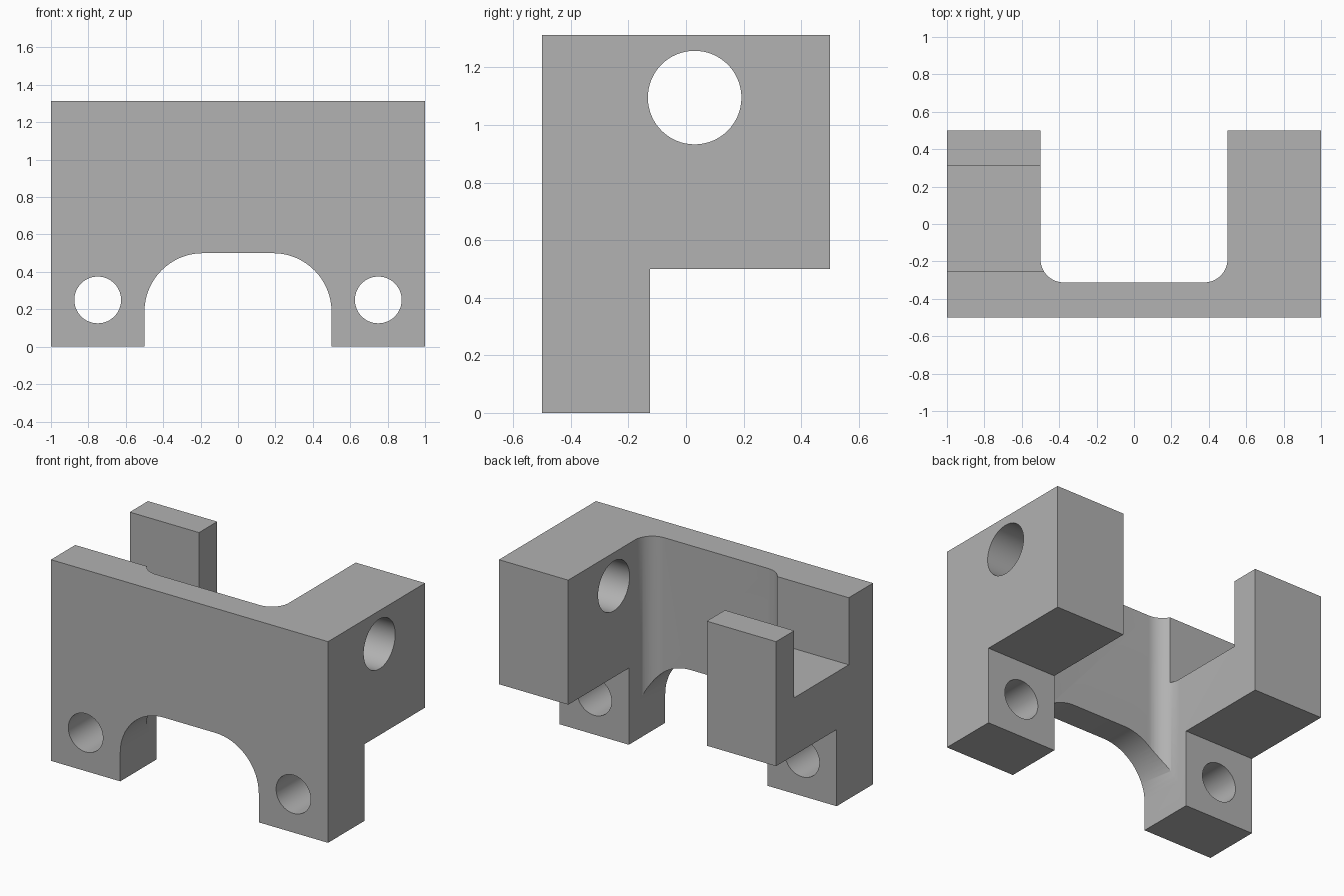
import bpy, bmesh
from math import cos, sin, radians, pi
from mathutils import Vector

cube = bpy.data.objects.get("Cube")
if cube:
    bpy.data.objects.remove(cube, do_unlink=True)

HEIGHT, ARM_BOTTOM = 1.3125, 0.5

grey = bpy.data.materials.new("machined grey")
grey.use_nodes = True
colour = (0.445, 0.445, 0.445, 1)
grey.diffuse_color = colour
grey.node_tree.nodes["Principled BSDF"].inputs["Base Color"].default_value = colour


def arc(cx, cy, r, start, end, steps=16):
    angles = [radians(start + (end - start) * i / steps) for i in range(steps + 1)]
    return [(cx + r * cos(a), cy + r * sin(a)) for a in angles]


def circle(cx, cy, r, sides=64):
    return [(cx + r * cos(2 * pi * i / sides), cy + r * sin(2 * pi * i / sides))
            for i in range(sides)]


def rect(a0, b0, a1, b1):
    return [(a0, b0), (a1, b0), (a1, b1), (a0, b1)]


def prism(name, profile, axis, lo, hi):
    """Extrude a flat outline along one axis, from lo to hi."""
    place = {"X": lambda a, b: (lo, a, b),
             "Y": lambda a, b: (a, lo, b),
             "Z": lambda a, b: (a, b, lo)}[axis]
    bm = bmesh.new()
    face = bm.faces.new([bm.verts.new(place(a, b)) for a, b in profile])
    shift = Vector((0, 0, 0))
    shift["XYZ".index(axis)] = hi - lo
    new = bmesh.ops.extrude_face_region(bm, geom=[face])["geom"]
    bmesh.ops.translate(bm, vec=shift,
                        verts=[v for v in new if isinstance(v, bmesh.types.BMVert)])
    bmesh.ops.recalc_face_normals(bm, faces=bm.faces[:])
    mesh = bpy.data.meshes.new(name)
    bm.to_mesh(mesh)
    bm.free()
    mesh.materials.append(grey)
    obj = bpy.data.objects.new(name, mesh)
    bpy.context.collection.objects.link(obj)
    return obj


# U-shaped block: front wall with two arms and filleted inner corners
plan = [(-1, -0.5), (1, -0.5), (1, 0.5), (0.5, 0.5)]
plan += arc(0.375, -0.1875, 0.125, 0, -90)
plan += arc(-0.375, -0.1875, 0.125, -90, -180)
plan += [(-0.5, 0.5), (-1, 0.5)]
bracket = prism("bracket_body", plan, "Z", 0, HEIGHT)

# Arched opening between the legs
arch = [(-0.5, -0.2), (0.5, -0.2)]
arch += arc(0.1875, 0.1875, 0.3125, 0, 90)
arch += arc(-0.1875, 0.1875, 0.3125, 90, 180)

cutters = [
    prism("under_arm_cutter", rect(-0.125, -0.2, 0.7, ARM_BOTTOM), "X", -1.2, 1.2),
    prism("arch_cutter", arch, "Y", -0.7, 0.7),
    # Slot across the right arm, bore through the left arm
    prism("arm_slot_cutter", rect(-0.25, 0.875, 0.3125, 1.5), "X", -1.2, -0.2),
    prism("arm_bore_cutter", circle(0.03, 1.095, 0.1625), "X", 0.3, 1.2),
]
# Mounting holes in the legs
for side, x in (("left", 0.75), ("right", -0.75)):
    cutters.append(prism(side + "_leg_hole_cutter", circle(x, 0.25, 0.125), "Y", -0.7, 0.1))

for cutter in cutters:
    cutter.hide_render = True
    cut = bracket.modifiers.new(cutter.name, "BOOLEAN")
    cut.operation = "DIFFERENCE"
    cut.solver = "EXACT"
    cut.object = cutter

# Bake the cuts, drop the cutters and smooth the round surfaces
bpy.context.view_layer.update()
deps = bpy.context.evaluated_depsgraph_get()
finished = bpy.data.meshes.new_from_object(bracket.evaluated_get(deps))
bracket.modifiers.clear()
bracket.data = finished
for cutter in cutters:
    bpy.data.objects.remove(cutter, do_unlink=True)

bpy.ops.object.select_all(action="DESELECT")
bracket.select_set(True)
bpy.context.view_layer.objects.active = bracket
bpy.ops.object.shade_smooth_by_angle(angle=radians(30))
